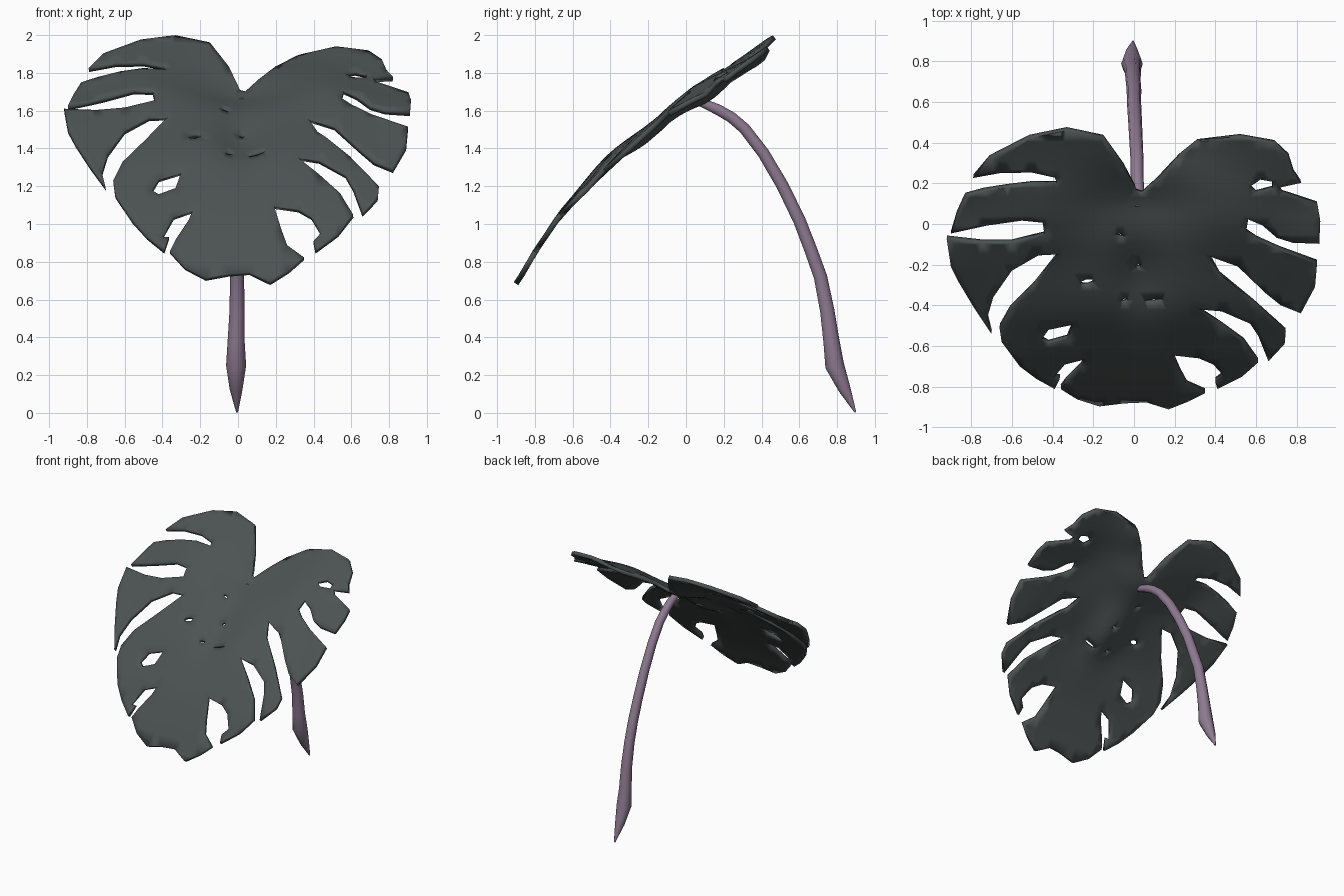
import bpy, bmesh, math
from mathutils import Vector
from mathutils.geometry import delaunay_2d_cdt

if "Cube" in bpy.data.objects:
    bpy.data.objects.remove(bpy.data.objects["Cube"])


def material(name, rgb):
    m = bpy.data.materials.new(name)
    m.diffuse_color = (*rgb, 1)
    m.use_nodes = True
    m.node_tree.nodes["Principled BSDF"].inputs["Base Color"].default_value = m.diffuse_color
    return m


def inside(p, poly):
    hit = False
    for a, b in zip(poly, poly[1:] + poly[:1]):
        if (a[1] > p[1]) != (b[1] > p[1]):
            if p[0] < a[0] + (p[1] - a[1]) * (b[0] - a[0]) / (b[1] - a[1]):
                hit = not hit
    return hit


def ellipse(cx, cy, rx, ry, tilt, n=8):
    c, s = math.cos(tilt), math.sin(tilt)
    pts = []
    for i in range(n):
        a = 2 * math.pi * i / n
        u, v = rx * math.cos(a), ry * math.sin(a)
        pts.append((cx + u * c - v * s, cy + u * s + v * c))
    return pts


def bell(t, mid, width):
    return math.exp(-((t - mid) / width) ** 2)


# Drooping arch of the leaf along y
ARCH = [(-.92, .655), (-.87, .728), (-.8, .85), (-.665, 1.045), (-.53, 1.18), (-.43, 1.28),
        (-.185, 1.505), (-.08, 1.59), (.105, 1.69), (.21, 1.775), (.32, 1.865), (.48, 1.985)]


def height(x, y):
    for (y0, z0), (y1, z1) in zip(ARCH, ARCH[1:]):
        if y <= y1:
            break
    z = z0 + (z1 - z0) * (y - y0) / (y1 - y0)
    z += .06 * max(0, 1 - (x / .75) ** 2) * bell(y, -.4, .2)           # crown of the blade
    z += .06 * bell(abs(x), .48, .25) * bell(y, .08, .17)              # raised side fingers
    z -= .065 * bell(x, .03, .13) * bell(y, -.25, .2)                  # midrib valley
    z -= .04 * bell(x, .02, .2) * bell(y, .15, .15)                    # dip at the stem
    z -= .055 * bell(x, .22, .2) * bell(y, .4, .12)                    # lower right lobe
    return z - .035 * x * max(0, y) / .45


# Heart-shaped outer outline seen from above
outline = [(.04, .155), (.11, .22), (.22, .34), (.31, .41), (.52, .435), (.69, .405), (.76, .34),
           (.785, .26), (.82, .21), (.71, .185), (.73, .16), (.9, .105), (.915, .02), (.91, -.09),
           (.90, -.185), (.89, -.3), (.82, -.43), (.745, -.52), (.74, -.58), (.66, -.665),
           (.61, -.67), (.53, -.74), (.41, -.80), (.35, -.82), (.27, -.86), (.17, -.9),
           (.06, -.865), (-.05, -.87), (-.17, -.885), (-.28, -.85), (-.36, -.80), (-.39, -.80),
           (-.48, -.75), (-.56, -.69), (-.65, -.57), (-.66, -.5), (-.70, -.53), (-.785, -.405),
           (-.86, -.28), (-.9, -.2), (-.92, -.065), (-.90, -.04), (-.87, .06), (-.83, .145),
           (-.79, .235), (-.71, .33), (-.515, .43), (-.33, .468), (-.15, .43), (-.05, .29),
           (.01, .165)]
# Slots between the fingers, right and left, plus closed windows
slots_right = [
    [(.57, .19), (.62, .225), (.68, .215), (.68, .18), (.6, .16)],
    [(.91, -.09), (.78, -.085), (.70, -.06), (.63, 0), (.56, .03), (.55, -.03), (.6, -.065),
     (.71, -.115), (.90, -.185)],
    [(.82, -.43), (.72, -.39), (.645, -.33), (.51, -.2), (.37, -.15), (.42, -.24), (.59, -.38),
     (.745, -.52)],
    [(.66, -.665), (.61, -.54), (.57, -.48), (.43, -.42), (.31, -.41), (.43, -.49), (.54, -.57),
     (.61, -.67)],
    [(.41, -.80), (.40, -.765), (.44, -.735), (.39, -.68), (.32, -.65), (.19, -.635),
     (.23, -.725), (.26, -.78), (.35, -.82)]]
slots_left = [
    [(-.79, .235), (-.65, .26), (-.5, .26), (-.39, .235), (-.38, .205), (-.5, .205), (-.62, .19),
     (-.74, .17), (-.83, .145)],
    [(-.90, -.04), (-.72, 0), (-.55, .025), (-.45, .015), (-.44, -.045), (-.6, -.085),
     (-.75, -.085), (-.92, -.065)],
    [(-.70, -.53), (-.72, -.45), (-.69, -.35), (-.6, -.22), (-.47, -.145), (-.37, -.14),
     (-.49, -.29), (-.61, -.41), (-.66, -.5)],
    [(-.455, -.56), (-.42, -.51), (-.3, -.485), (-.33, -.555), (-.42, -.58)],
    [(-.39, -.80), (-.365, -.75), (-.4, -.75), (-.34, -.68), (-.24, -.655), (-.26, -.69),
     (-.33, -.76), (-.36, -.80)]]
windows = [ellipse(-.23, -.28, .035, .016, .2), ellipse(.02, -.2, .014, .01, 0),
           ellipse(.1, -.37, .05, .008, .1), ellipse(-.07, -.05, .02, .007, -.4),
           ellipse(-.05, -.37, .02, .01, .3)]
slots = slots_right + slots_left + windows

# Triangulate outline, slots and an inner grid, keeping only leaf tissue
verts, edges = [], []
for loop in [outline] + slots:
    n, k = len(verts), len(loop)
    verts += [Vector(p) for p in loop]
    edges += [(n + i, n + (i + 1) % k) for i in range(k)]
for i in range(-20, 21):
    for j in range(-20, 11):
        p = Vector((i * .046 + (j % 2) * .023, j * .046))
        if inside(p, outline) and not any(inside(p, s) for s in slots):
            if min((p - v).length for v in verts) > .018:
                verts.append(p)
co, _, tris, *_ = delaunay_2d_cdt(verts, edges, [], 0, 1e-4)

bm = bmesh.new()
bv = [bm.verts.new((p.x, p.y, height(p.x, p.y))) for p in co]
for t in tris:
    c = sum((co[i] for i in t), Vector((0, 0))) / 3
    if inside(c, outline) and not any(inside(c, s) for s in slots):
        f = bm.faces.new([bv[i] for i in t])
        f.normal_update()
        if f.normal.z < 0:
            f.normal_flip()
bmesh.ops.delete(bm, geom=[v for v in bm.verts if not v.link_faces], context='VERTS')
me = bpy.data.meshes.new("leaf_blade")
bm.to_mesh(me)
bm.free()
leaf = bpy.data.objects.new("leaf_blade", me)
bpy.context.collection.objects.link(leaf)
leaf.data.materials.append(material("dark grey green", (.072, .086, .085)))
sol = leaf.modifiers.new("thickness", 'SOLIDIFY')
sol.thickness, sol.offset = .028, 0

# Curved stem: rings swept along a path in the y-z plane, (x, y, z, radius)
path = [(.02, .08, 1.645, .024), (.02, .17, 1.605, .030), (.015, .24, 1.565, .031),
        (.015, .31, 1.505, .032), (.01, .41, 1.375, .033), (.005, .51, 1.205, .034),
        (0, .60, 1.02, .035), (0, .66, .865, .036), (-.005, .712, .72, .037),
        (-.005, .748, .54, .040), (-.01, .77, .38, .045), (-.01, .787, .25, .053),
        (-.01, .84, .125, .034), (-.005, .897, .003, .005)]
SIDES = 10
bm = bmesh.new()
rings = []
for i, (x, y, z, r) in enumerate(path):
    a, b = path[max(i - 1, 0)], path[min(i + 1, len(path) - 1)]
    d = Vector((0, b[1] - a[1], b[2] - a[2])).normalized()
    side, up = Vector((1, 0, 0)), d.cross(Vector((1, 0, 0)))
    rings.append([bm.verts.new(Vector((x, y, z)) + r * (side * math.cos(t) + up * math.sin(t)))
                  for t in (2 * math.pi * k / SIDES for k in range(SIDES))])
for p, q in zip(rings, rings[1:]):
    for k in range(SIDES):
        m = (k + 1) % SIDES
        bm.faces.new((p[k], p[m], q[m], q[k]))
bm.faces.new(rings[0])
bm.faces.new(rings[-1])
bmesh.ops.recalc_face_normals(bm, faces=bm.faces[:])
me = bpy.data.meshes.new("stem")
bm.to_mesh(me)
bm.free()
stem = bpy.data.objects.new("stem", me)
bpy.context.collection.objects.link(stem)
stem.data.materials.append(material("dusty purple", (.27, .195, .28)))

# Smooth shading with sharp rims
for ob in (leaf, stem):
    bpy.ops.object.select_all(action='DESELECT')
    ob.select_set(True)
    bpy.context.view_layer.objects.active = ob
    bpy.ops.object.shade_smooth_by_angle(angle=math.radians(45))
